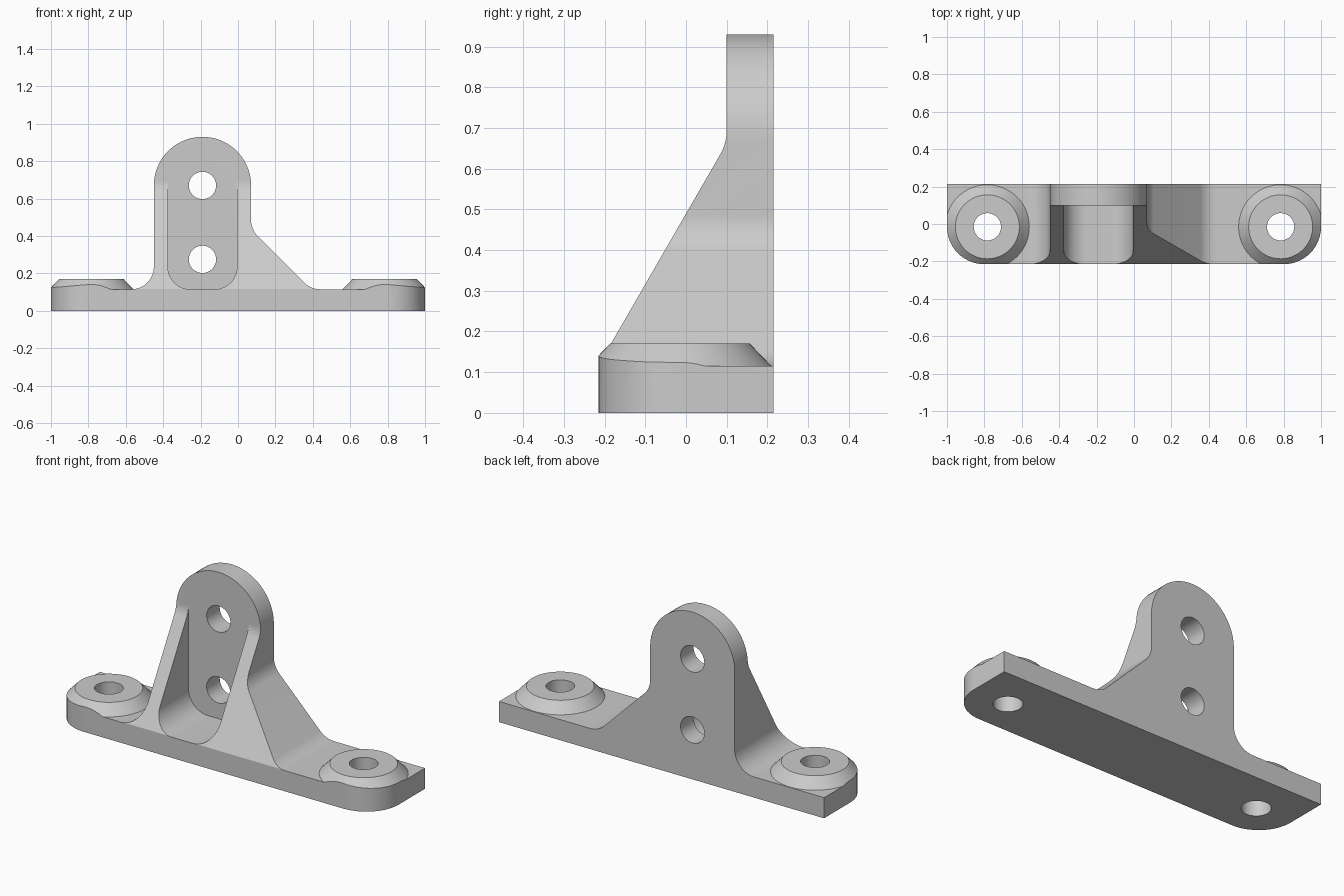
import bpy
import bmesh
import math
from mathutils import Vector

cube = bpy.data.objects.get("Cube")
if cube:
    bpy.data.objects.remove(cube)

grey = bpy.data.materials.new("plain grey")
grey.use_nodes = True
colour = (0.6, 0.6, 0.6, 1)
grey.diffuse_color = colour
grey.node_tree.nodes["Principled BSDF"].inputs["Base Color"].default_value = colour

FLOOR = 0.115           # top of the base
PLATE_X = -0.19         # centre line of the upright
BOSS_X, BOSS_Y = 0.784, -0.015
FILLET = 0.12


def rounded(corners, steps=14):
    """Turn (u, v, radius) corners into an outline with true arcs."""
    pts = []
    for i, (u, v, r) in enumerate(corners):
        p = Vector((u, v))
        if r == 0:
            pts.append(p)
            continue
        a = (Vector(corners[i - 1][:2]) - p).normalized()
        b = (Vector(corners[(i + 1) % len(corners)][:2]) - p).normalized()
        half = a.angle(b) / 2
        centre = p + (a + b).normalized() * (r / math.sin(half))
        start = p + a * (r / math.tan(half)) - centre
        end = p + b * (r / math.tan(half)) - centre
        sweep = math.pi - 2 * half
        for k in range(steps + 1):
            t = k / steps
            arc = start * math.sin((1 - t) * sweep) + end * math.sin(t * sweep)
            pts.append(centre + arc / math.sin(sweep))
    return pts


def make(name, bm):
    bmesh.ops.recalc_face_normals(bm, faces=bm.faces)
    mesh = bpy.data.meshes.new(name)
    bm.to_mesh(mesh)
    bm.free()
    obj = bpy.data.objects.new(name, mesh)
    mesh.materials.append(grey)
    bpy.context.collection.objects.link(obj)
    return obj


def prism(name, outline, axis, low, high):
    """Extrude an outline along an axis between two positions."""
    place = {"x": lambda p, d: (d, p.x, p.y),
             "y": lambda p, d: (p.x, d, p.y),
             "z": lambda p, d: (p.x, p.y, d)}[axis]
    bm = bmesh.new()
    near = [bm.verts.new(place(p, low)) for p in outline]
    far = [bm.verts.new(place(p, high)) for p in outline]
    bm.faces.new(near)
    bm.faces.new(far[::-1])
    for i in range(len(near)):
        bm.faces.new((near[i - 1], far[i - 1], far[i], near[i]))
    return make(name, bm)


def circle(u, v, r, n=48):
    return [Vector((u + r * math.cos(math.tau * i / n), v + r * math.sin(math.tau * i / n)))
            for i in range(n)]


def combine(target, tool, operation):
    tool.hide_render = True
    mod = target.modifiers.new(operation.lower(), "BOOLEAN")
    mod.object, mod.operation, mod.solver = tool, operation, "EXACT"
    bpy.context.view_layer.objects.active = target
    bpy.ops.object.modifier_apply(modifier=mod.name)
    bpy.data.objects.remove(tool)


# Front silhouette: base, upright with round head, and sloping gusset
left, right, head = PLATE_X - 0.26, PLATE_X + 0.26, 0.67
silhouette = rounded([(-1.1, 0, 0), (-1.1, FLOOR, 0), (left, FLOOR, FILLET), (left, head, 0)])
silhouette += [Vector((PLATE_X - 0.26 * math.cos(math.pi * i / 40),
                       head + 0.26 * math.sin(math.pi * i / 40))) for i in range(1, 40)]
silhouette += rounded([(right, head, 0), (right, 0.505 - right, FILLET),
                       (0.505 - FLOOR, FLOOR, FILLET), (1.1, FLOOR, 0), (1.1, 0, 0)])
bracket = prism("mounting_bracket", silhouette, "y", -0.3, 0.3)

# Slanted front of the ribs, blending into the upright plate
slope = math.tan(math.radians(60))
start = (-0.215, FLOOR + 0.002)
knee = start[1] + (0.1 - start[0]) * slope
slant = rounded([(-0.5, start[1] + (-0.5 - start[0]) * slope, 0),
                 (0.1, knee, FILLET), (0.1, 1.2, 0), (-0.5, 1.2, 0)])
combine(bracket, prism("slant_cutter", slant, "x", -1.3, 1.3), "DIFFERENCE")

# Pocket between the two ribs
pocket = rounded([(PLATE_X - 0.185, 1.2, 0), (PLATE_X - 0.185, FLOOR, FILLET),
                  (PLATE_X + 0.185, FLOOR, FILLET), (PLATE_X + 0.185, 1.2, 0)])
combine(bracket, prism("pocket_cutter", pocket, "y", -0.5, 0.1), "DIFFERENCE")

# Tapered screw bosses
for side in (-1, 1):
    bm = bmesh.new()
    bmesh.ops.create_cone(bm, cap_ends=True, segments=64, radius1=0.286, radius2=0.171, depth=0.12)
    bmesh.ops.translate(bm, vec=(side * BOSS_X, BOSS_Y, 0.111), verts=bm.verts)
    combine(bracket, make("screw_boss", bm), "UNION")

# Trim to the plan outline with rounded front corners
plan = rounded([(-1, 0.215, 0), (-1, -0.215, 0.2), (1, -0.215, 0.2), (1, 0.215, 0)])
combine(bracket, prism("plan_trimmer", plan, "z", -0.2, 1.3), "INTERSECT")

# Screw holes through the base and pin holes through the plate
for side in (-1, 1):
    combine(bracket, prism("screw_hole", circle(side * BOSS_X, BOSS_Y, 0.073), "z", -0.2, 0.4),
            "DIFFERENCE")
for z in (0.275, head):
    combine(bracket, prism("pin_hole", circle(PLATE_X, z, 0.073), "y", -0.5, 0.5), "DIFFERENCE")

# Smooth the curved walls, keep machined edges crisp
bpy.ops.object.select_all(action="DESELECT")
bracket.select_set(True)
bpy.context.view_layer.objects.active = bracket
bpy.ops.object.shade_smooth_by_angle(angle=math.radians(25))
